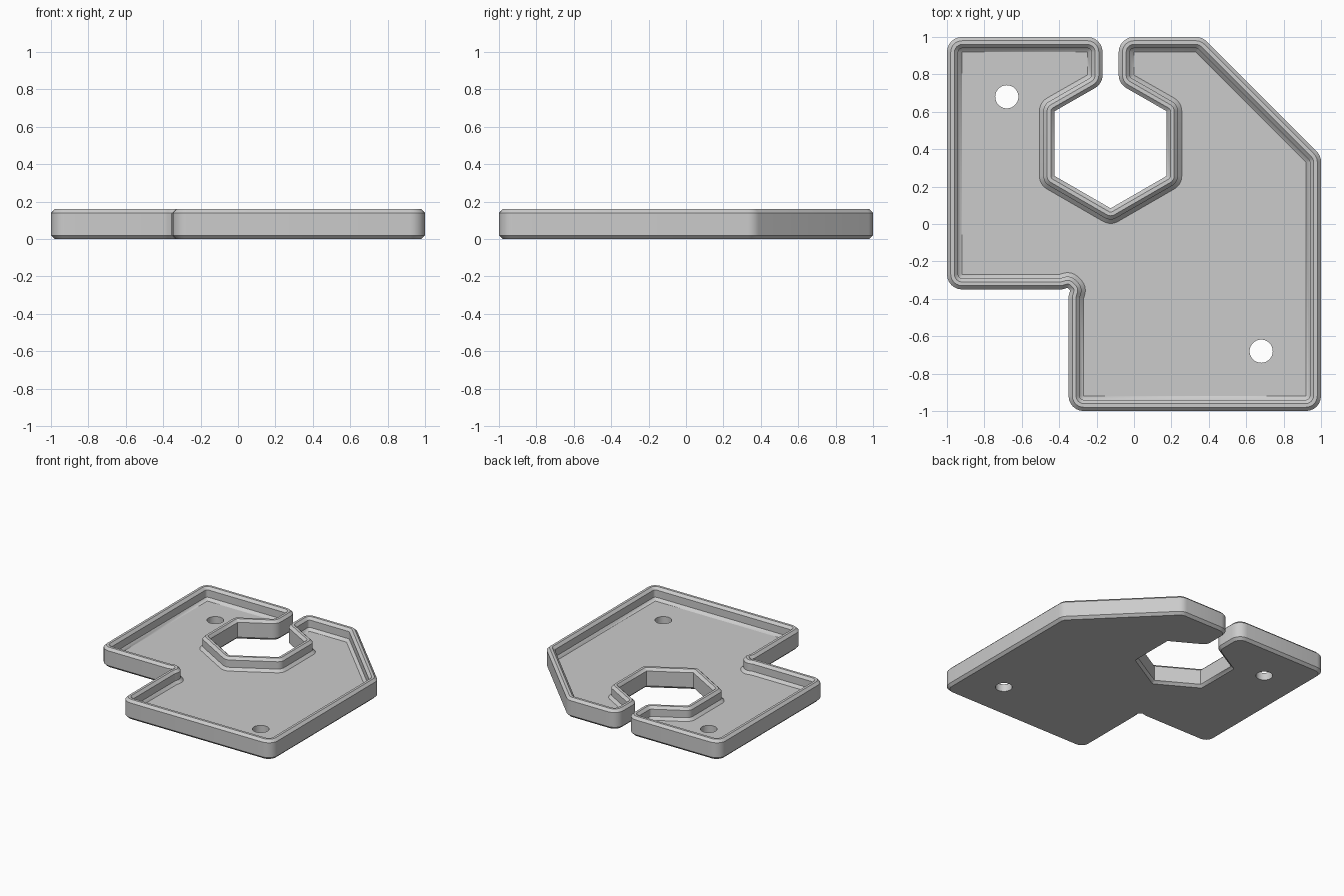
import bpy
import bmesh
import math
from mathutils import Vector

cube = bpy.data.objects.get("Cube")
if cube:
    bpy.data.objects.remove(cube, do_unlink=True)

grey = bpy.data.materials.new("plain grey")
grey.use_nodes = True
colour = (0.6, 0.6, 0.6, 1)
grey.diffuse_color = colour
grey.node_tree.nodes["Principled BSDF"].inputs["Base Color"].default_value = colour

RIM = 0.081        # full width of the raised rim, including its foot
FLOOR = 0.06       # height of the tray floor
STEPS = 6          # segments in each rounded corner

# Sharp outline, anticlockwise, with the hexagon opening reached by a slot
centre, radius = Vector((-0.125, 0.43)), 0.346
hexagon = [centre + radius * Vector((math.cos(a), math.sin(a)))
           for a in (math.radians(30 - 60 * i) for i in range(5))]
outline = [Vector(p) for p in ((1, -1), (1, 0.365), (0.365, 1), (-0.082, 1), (-0.082, 0.75))]
outline += hexagon
outline += [Vector(p) for p in ((-0.168, 0.75), (-0.168, 1), (-1, 1), (-1, -0.35),
                                (-0.385, -0.35), (-0.355, -0.341),
                                (-0.341, -0.355), (-0.35, -0.385), (-0.35, -1))]

# Rim cross-section: distance in from the outline, height
section = [(0.02, 0), (0, 0.02), (0, 0.14), (0.02, 0.16), (0.04, 0.16),
           (0.06, 0.14), (0.06, FLOOR + 0.021), (RIM, FLOOR)]


def inset_ring(d):
    """Outline moved inwards by d, with round corners."""
    ring = []
    for i, p in enumerate(outline):
        a = (p - outline[i - 1]).normalized()
        b = (outline[(i + 1) % len(outline)] - p).normalized()
        turn = math.atan2(a.x * b.y - a.y * b.x, a.dot(b))
        normal = Vector((-a.y, a.x))
        if turn > 0:      # outside corner: arc about the sharp inner corner
            pivot = p + RIM * (normal - a * math.tan(turn / 2))
            reach = d - RIM
        else:             # inside corner: arc about the sharp outer corner
            pivot, reach = p, d
        for k in range(STEPS + 1):
            t = turn * k / STEPS
            c, s = math.cos(t), math.sin(t)
            n = Vector((normal.x * c - normal.y * s, normal.x * s + normal.y * c))
            ring.append(pivot + n * reach)
    return ring


# Tray with raised rim
bm = bmesh.new()
rings = [[bm.verts.new((q.x, q.y, z)) for q in inset_ring(d)] for d, z in section]
for low, high in zip(rings, rings[1:]):
    for i in range(len(low)):
        j = (i + 1) % len(low)
        bm.faces.new((low[i], low[j], high[j], high[i]))
bm.faces.new(list(reversed(rings[0])))
bm.faces.new(rings[-1])
bmesh.ops.remove_doubles(bm, verts=bm.verts, dist=0.0002)
bmesh.ops.recalc_face_normals(bm, faces=bm.faces)
mesh = bpy.data.meshes.new("tray")
bm.to_mesh(mesh)
bm.free()
mesh.materials.append(grey)
tray = bpy.data.objects.new("tray", mesh)
bpy.context.collection.objects.link(tray)

# Two round mounting holes
for x, y in ((-0.68, 0.68), (0.68, -0.68)):
    bpy.ops.mesh.primitive_cylinder_add(vertices=32, radius=0.062, depth=0.4, location=(x, y, 0))
    cutter = bpy.context.object
    cutter.name = "hole_cutter"
    cutter.hide_render = True
    cutter.data.materials.append(grey)
    cut = tray.modifiers.new("hole", 'BOOLEAN')
    cut.operation = 'DIFFERENCE'
    cut.solver = 'EXACT'
    cut.object = cutter
    bpy.context.view_layer.objects.active = tray
    bpy.ops.object.modifier_apply(modifier=cut.name)
    bpy.data.objects.remove(cutter, do_unlink=True)

# Smooth round corners, crisp chamfers
bpy.ops.object.select_all(action='DESELECT')
tray.select_set(True)
bpy.context.view_layer.objects.active = tray
bpy.ops.object.shade_smooth_by_angle(angle=math.radians(30))
